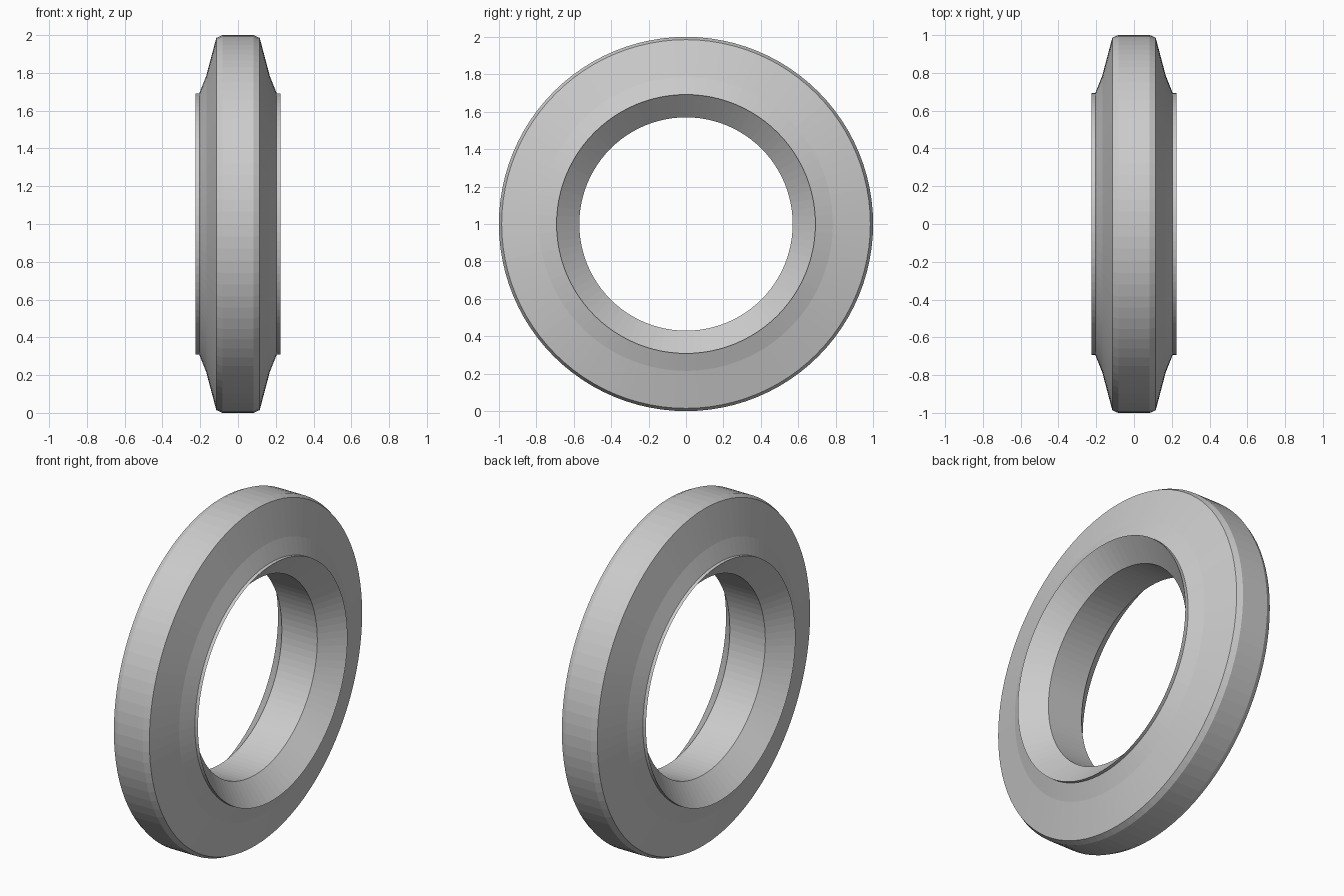
import bpy
import bmesh
import math
from mathutils import Matrix, Vector

cube = bpy.data.objects.get("Cube")
if cube:
    bpy.data.objects.remove(cube, do_unlink=True)

SEGMENTS = 96

# Plain grey finish
grey = bpy.data.materials.new("plain_grey")
grey.use_nodes = True
colour = (0.6, 0.6, 0.6, 1.0)
grey.diffuse_color = colour
grey.node_tree.nodes["Principled BSDF"].inputs["Base Color"].default_value = colour

# Half cross-section (offset along axle, radius): bore, seat cone, lip, side wall, rim
half = [(0.115, 0.57), (0.225, 0.692), (0.205, 0.692),
        (0.168, 0.785), (0.115, 0.985), (0.083, 1.0)]
profile = half + [(-x, r) for x, r in reversed(half)]

# Spin the closed cross-section round the axle
bm = bmesh.new()
rings = []
for i in range(SEGMENTS):
    turn = Matrix.Rotation(math.tau * i / SEGMENTS, 4, "X")
    rings.append([bm.verts.new(turn @ Vector((x, 0, r))) for x, r in profile])
for i, ring in enumerate(rings):
    following = rings[(i + 1) % SEGMENTS]
    for j in range(len(profile)):
        k = (j + 1) % len(profile)
        bm.faces.new((ring[j], ring[k], following[k], following[j]))
bmesh.ops.recalc_face_normals(bm, faces=bm.faces)

mesh = bpy.data.meshes.new("ring")
bm.to_mesh(mesh)
bm.free()
mesh.materials.append(grey)
ring_body = bpy.data.objects.new("ring", mesh)
ring_body.location.z = 1.0
bpy.context.collection.objects.link(ring_body)
